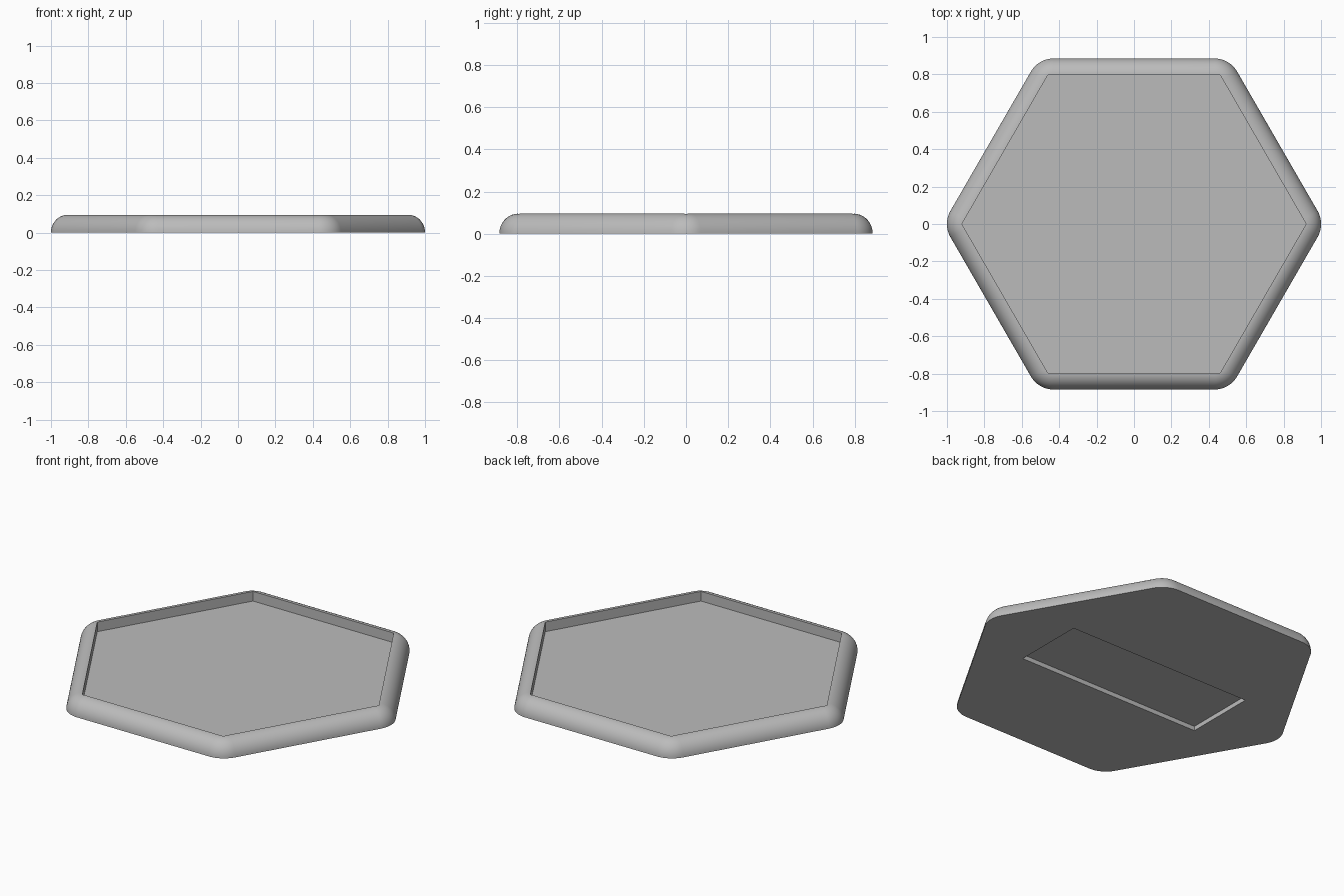
import bpy, bmesh
from math import cos, sin, pi, radians

cube = bpy.data.objects.get("Cube")
if cube:
    bpy.data.objects.remove(cube, do_unlink=True)

HEIGHT, APOTHEM, CORNER, ROUND = 0.095, 0.885, 0.14, 0.09
FLOOR, INNER, SLOT_DEPTH = 0.038, 0.797, 0.026

grey = bpy.data.materials.new("plain grey")
grey.use_nodes = True
grey.diffuse_color = (0.5, 0.5, 0.5, 1)
grey.node_tree.nodes["Principled BSDF"].inputs["Base Color"].default_value = (0.5, 0.5, 0.5, 1)


def hexagon(apothem, radius, z, steps):
    """Hexagon outline with corners on the x axis, rounded by radius."""
    core = (apothem - radius) / cos(pi / 6)
    points = []
    for k in range(6):
        mid = k * pi / 3
        for s in range(steps + 1):
            a = mid + (s / steps - 0.5) * pi / 3 if steps else mid
            points.append((core * cos(mid) + radius * cos(a),
                           core * sin(mid) + radius * sin(a), z))
    return points


def loft(name, outlines):
    """Skin a stack of outlines and cap both ends."""
    bm = bmesh.new()
    rings = [[bm.verts.new(p) for p in o] for o in outlines]
    for low, high in zip(rings, rings[1:]):
        n = len(low)
        for i in range(n):
            j = (i + 1) % n
            bm.faces.new((low[i], low[j], high[j], high[i]))
    bm.faces.new(rings[0][::-1])
    bm.faces.new(rings[-1])
    bmesh.ops.recalc_face_normals(bm, faces=bm.faces)
    mesh = bpy.data.meshes.new(name)
    bm.to_mesh(mesh)
    bm.free()
    mesh.materials.append(grey)
    obj = bpy.data.objects.new(name, mesh)
    bpy.context.collection.objects.link(obj)
    return obj


def carve(target, cutter):
    """Subtract the cutter, then discard it."""
    cutter.hide_render = True
    bpy.context.view_layer.objects.active = target
    mod = target.modifiers.new("cut", 'BOOLEAN')
    mod.operation, mod.solver, mod.object = 'DIFFERENCE', 'EXACT', cutter
    bpy.ops.object.modifier_apply(modifier=mod.name)
    bpy.data.objects.remove(cutter, do_unlink=True)


# Tray body with a quarter-round outer edge
body = []
for i in range(13):
    a = i / 12 * pi / 2
    inset = ROUND * (1 - cos(a))
    body.append(hexagon(APOTHEM - inset, CORNER - inset, HEIGHT * sin(a), 10))
tray = loft("hexagonal_tray", body)

# Sharp-cornered recess in the top
carve(tray, loft("recess_cutter", [hexagon(INNER, 0, z, 0) for z in (FLOOR, 0.3)]))

# Rectangular slot in the underside
w, d = 0.60, 0.212
slot = [[(-w, -d, z), (w, -d, z), (w, d, z), (-w, d, z)] for z in (-0.1, SLOT_DEPTH)]
carve(tray, loft("slot_cutter", slot))

# Smooth rounded rim, sharp recess edges
bpy.ops.object.select_all(action='DESELECT')
tray.select_set(True)
bpy.context.view_layer.objects.active = tray
bpy.ops.object.shade_smooth_by_angle(angle=radians(30))
